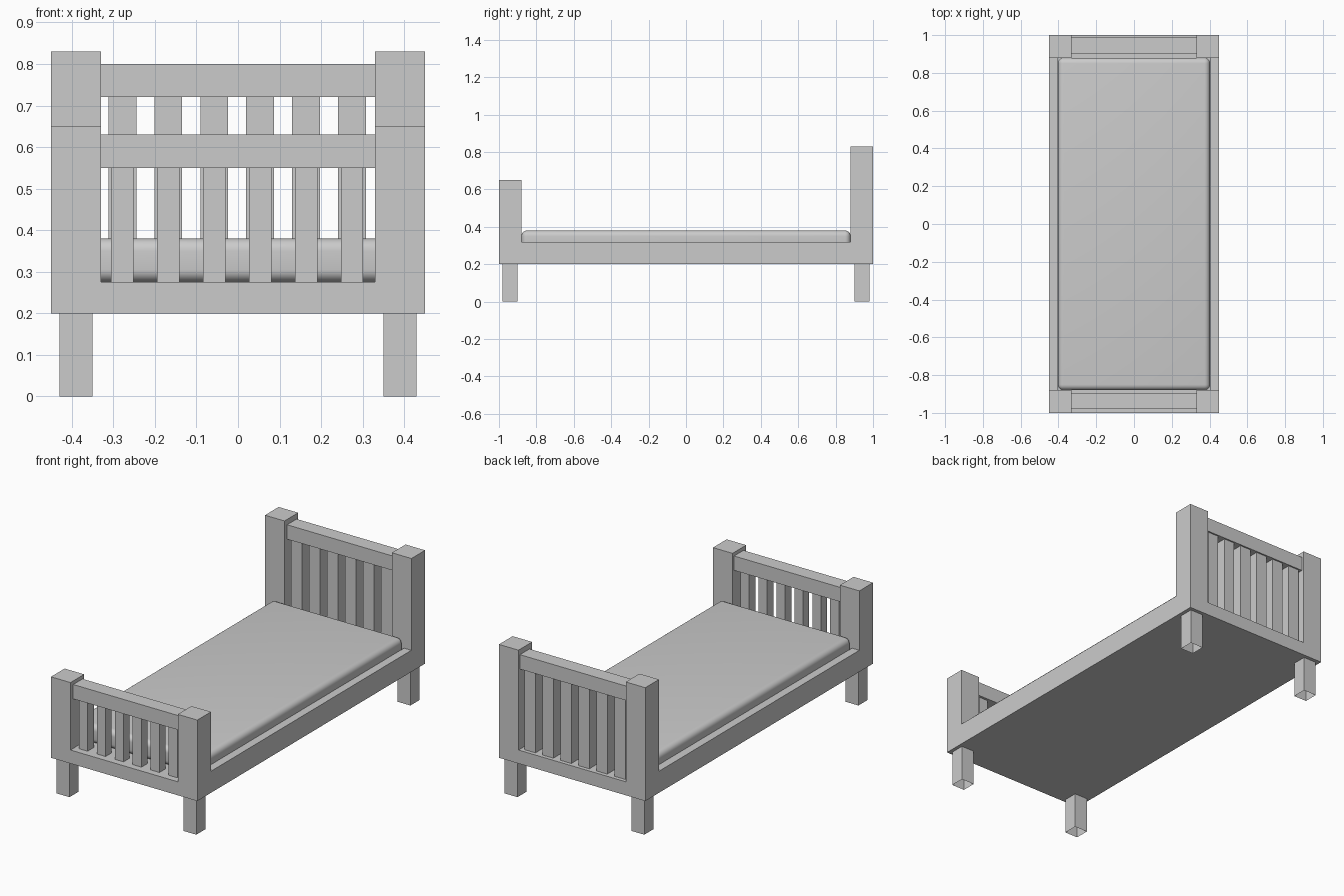
import bpy, bmesh
from mathutils import Vector

if "Cube" in bpy.data.objects:
    bpy.data.objects.remove(bpy.data.objects["Cube"])


def make(name, bm):
    bmesh.ops.recalc_face_normals(bm, faces=bm.faces)
    mesh = bpy.data.meshes.new(name)
    bm.to_mesh(mesh)
    bm.free()
    ob = bpy.data.objects.new(name, mesh)
    bpy.context.collection.objects.link(ob)
    return ob


def box(name, x, y, z, open_ends=""):
    """Box from (min, max) pairs; open_ends may drop the bottom face."""
    bm = bmesh.new()
    bmesh.ops.create_cube(bm, size=1)
    for v in bm.verts:
        v.co = Vector([lo + (c + 0.5) * (hi - lo)
                       for c, (lo, hi) in zip(v.co, (x, y, z))])
    ob = make(name, bm)
    if "bottom" in open_ends:
        bm = bmesh.new()
        bm.from_mesh(ob.data)
        low = [f for f in bm.faces if f.normal.z < -0.9]
        bmesh.ops.delete(bm, geom=low, context='FACES_ONLY')
        bm.to_mesh(ob.data)
        bm.free()
    return ob


def apply_modifiers(ob):
    bpy.context.view_layer.objects.active = ob
    for m in list(ob.modifiers):
        bpy.ops.object.modifier_apply(modifier=m.name)


# Frame: stepped side profile extruded across the width
profile = [(-1, .2), (1, .2), (1, .83), (.88, .83), (.88, .32),
           (-.88, .32), (-.88, .65), (-1, .65)]
bm = bmesh.new()
face = bm.faces.new([bm.verts.new((-.45, y, z)) for y, z in profile])
ext = bmesh.ops.extrude_face_region(bm, geom=[face])
bmesh.ops.translate(bm, vec=(.9, 0, 0),
                    verts=[g for g in ext["geom"] if isinstance(g, bmesh.types.BMVert)])
frame = make("bed_frame", bm)

# Openings between the posts and the mattress recess
cutters = [box("post_gap_cutter", (-.33, .33), (-1.1, 1.1), (.275, 1)),
           box("recess_cutter", (-.405, .405), (-.88, .88), (.275, .5))]
for c in cutters:
    c.hide_render = True
    mod = frame.modifiers.new("cut", 'BOOLEAN')
    mod.operation = 'DIFFERENCE'
    mod.solver = 'EXACT'
    mod.object = c
apply_modifiers(frame)
for c in cutters:
    bpy.data.objects.remove(c, do_unlink=True)

# Mattress with rounded edges
mattress = box("mattress", (-.403, .403), (-.88, .88), (.275, .38))
bev = mattress.modifiers.new("round", 'BEVEL')
bev.width = .03
bev.segments = 6
apply_modifiers(mattress)
bpy.ops.object.select_all(action='DESELECT')
mattress.select_set(True)
bpy.ops.object.shade_smooth_by_angle()

# End boards: top rail and six square slats each
for end, y, half_rail, z0, z1, w in (("headboard", .945, .042, .72, .80, .067),
                                     ("footboard", -.935, .041, .55, .63, .054)):
    box(end + "_rail", (-.33, .33), (y - half_rail, y + half_rail), (z0, z1))
    for i in range(6):
        x = (i - 2.5) * .1105 - .002
        box(f"{end}_slat_{i + 1}", (x - w / 2, x + w / 2),
            (y - w / 2, y + w / 2), (.275, z0))

# Legs, open underneath
for sx in (-1, 1):
    for sy in (-1, 1):
        name = ("back" if sy > 0 else "front") + ("_right" if sx > 0 else "_left") + "_leg"
        box(name, (sx * .39 - .04, sx * .39 + .04),
            (sy * .94 - .04, sy * .94 + .04), (0, .2), "bottom")
